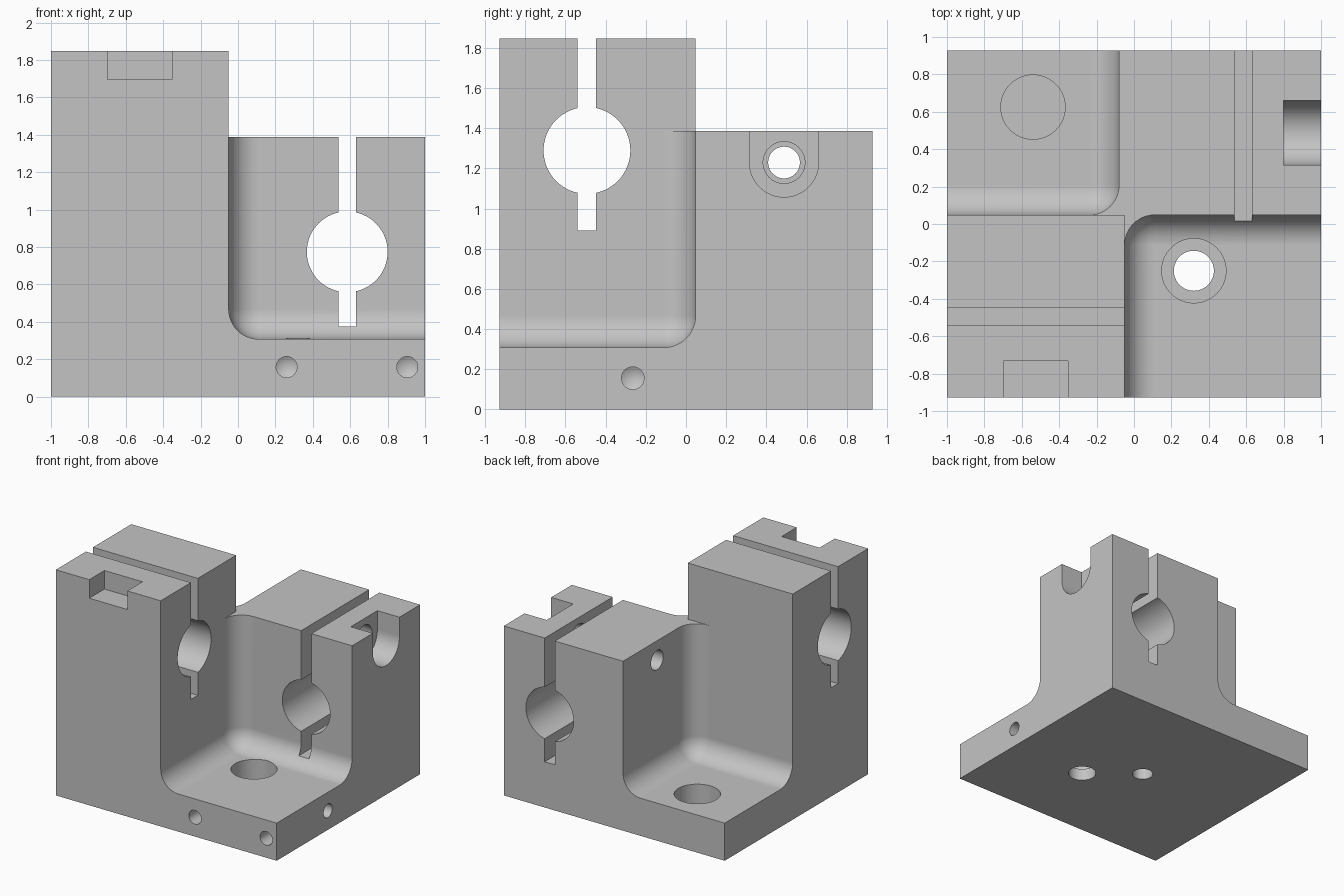
import bpy
import bmesh
from mathutils import Vector, Matrix

cube = bpy.data.objects.get("Cube")
if cube:
    bpy.data.objects.remove(cube, do_unlink=True)

HALF_Y = 0.928
FLOOR = 0.308      # top of the base plate
LOW_TOP = 1.387    # top of the lower clamp
HIGH_TOP = 1.847   # top of the taller clamp
WALL_X, BACK_X, WALL_Y = -0.05, -0.08, 0.048
FILLET = 0.16
FAR = 2.5          # overshoot for cutters


def to_object(bm, name):
    bmesh.ops.recalc_face_normals(bm, faces=bm.faces)
    mesh = bpy.data.meshes.new(name)
    bm.to_mesh(mesh)
    bm.free()
    obj = bpy.data.objects.new(name, mesh)
    bpy.context.collection.objects.link(obj)
    return obj


def box_mesh(low, high):
    low, high = Vector(low), Vector(high)
    bm = bmesh.new()
    bmesh.ops.create_cube(bm, size=1)
    for v in bm.verts:
        v.co = (low + high) / 2 + v.co * (high - low)
    return bm


def cut(cutter):
    """Subtract a cutter from the bracket and discard it."""
    mod = bracket.modifiers.new("cut", 'BOOLEAN')
    mod.operation, mod.solver, mod.object = 'DIFFERENCE', 'EXACT', cutter
    bpy.context.view_layer.objects.active = bracket
    bpy.ops.object.modifier_apply(modifier=mod.name)
    bpy.data.objects.remove(cutter, do_unlink=True)


def cut_box(low, high):
    cut(to_object(box_mesh(low, high), "box_cutter"))


def cut_pocket(low, high, corner):
    """Box pocket whose three edges meeting at the inner corner are rounded."""
    bm = box_mesh(low, high)
    vert = min(bm.verts, key=lambda v: (v.co - Vector(corner)).length)
    bmesh.ops.bevel(bm, geom=list(vert.link_edges), offset=FILLET, segments=12,
                    profile=0.5, affect='EDGES')
    cut(to_object(bm, "pocket_cutter"))


def cut_hole(start, direction, radius, depth, tip=0.0):
    """Round hole from a start point, with an optional conical drill tip."""
    bm = bmesh.new()
    bmesh.ops.create_cone(bm, cap_ends=True, segments=64, radius1=radius,
                          radius2=radius, depth=depth)
    bmesh.ops.translate(bm, verts=bm.verts, vec=(0, 0, depth / 2))
    if tip:
        end = max(bm.faces, key=lambda f: f.calc_center_median().z)
        centre = bmesh.ops.poke(bm, faces=[end])["verts"][0]
        centre.co.z = depth + tip
    turn = Vector(direction).to_track_quat('Z', 'Y').to_matrix().to_4x4()
    bm.transform(Matrix.Translation(start) @ turn)
    cut(to_object(bm, "hole_cutter"))


# Solid blank
bracket = to_object(box_mesh((-1, -HALF_Y, 0), (1, HALF_Y, HIGH_TOP)), "clamp_bracket")

# Rounded pockets at opposite corners
cut_pocket((WALL_X, -FAR, FLOOR), (FAR, WALL_Y, FAR), (WALL_X, WALL_Y, FLOOR))
cut_pocket((-FAR, WALL_Y, FLOOR), (BACK_X, FAR, FAR), (BACK_X, WALL_Y, FLOOR))

# Lower everything except the tall clamp
cut_box((WALL_X, -FAR, LOW_TOP), (FAR, FAR, FAR))
cut_box((-FAR, WALL_Y, LOW_TOP), (FAR, FAR, FAR))

# Tall clamp: bore and slot running along x
bore_y, bore_z = -0.493, 1.289
cut_hole((-FAR, bore_y, bore_z), (1, 0, 0), 0.216, 2 * FAR)
cut_box((-FAR, bore_y - 0.046, 0.89), (FAR, bore_y + 0.046, FAR))

# Low clamp: bore and slot running along y, stopping short of the front plate
bore_x, bore_z = 0.584, 0.774
cut_hole((bore_x, -0.5, bore_z), (0, 1, 0), 0.216, FAR)
cut_box((bore_x - 0.046, -0.5, 0.374), (bore_x + 0.046, FAR, FAR))

# Tall clamp screw: open seat, clearance hole, threaded hole
sx, sz, seat = -0.525, 1.695, 0.172
cut_hole((sx, -1.2, sz), (0, 1, 0), seat, 1.2 - 0.732)
cut_box((sx - seat, -1.2, sz), (sx + seat, -0.732, FAR))
cut_hole((sx, -1.2, sz), (0, 1, 0), 0.104, 1.2 + bore_y)
cut_hole((sx, -1.2, sz), (0, 1, 0), 0.079, FAR)

# Low clamp screw, the same along x
sy, sz = 0.488, 1.229
cut_hole((1.2, sy, sz), (-1, 0, 0), seat, 0.4)
cut_box((0.8, sy - seat, sz), (1.2, sy + seat, FAR))
cut_hole((1.2, sy, sz), (-1, 0, 0), 0.104, 1.2 - bore_x)
cut_hole((1.2, sy, sz), (-1, 0, 0), 0.079, FAR)

# Counterbored mounting holes through the base
for x, y in ((-0.54, 0.625), (0.32, -0.25)):
    cut_hole((x, y, -0.1), (0, 0, 1), 0.107, 1)
    cut_hole((x, y, 0.1), (0, 0, 1), 0.172, 1)

# Blind drilled holes from below
for x, y in ((0.584, -0.488), (-0.05, 0.045)):
    cut_hole((x, y, -0.1), (0, 0, 1), 0.08, 0.374, 0.046)

# Small blind holes in the base edges
for x in (0.26, 0.905):
    cut_hole((x, -1, 0.158), (0, 1, 0), 0.056, 0.3, 0.033)
cut_hole((1.1, -0.265, 0.156), (-1, 0, 0), 0.056, 0.33, 0.033)

# Single grey finish
grey = bpy.data.materials.new("machined_grey")
grey.use_nodes = True
colour = (0.55, 0.55, 0.55, 1)
grey.diffuse_color = colour
grey.node_tree.nodes["Principled BSDF"].inputs["Base Color"].default_value = colour
bracket.data.materials.clear()
bracket.data.materials.append(grey)
for face in bracket.data.polygons:
    face.material_index = 0

# Smooth bores and fillets, sharp machined edges
bpy.ops.object.select_all(action='DESELECT')
bracket.select_set(True)
bpy.context.view_layer.objects.active = bracket
bpy.ops.object.shade_smooth_by_angle(angle=0.5)
normals = bracket.modifiers.new("weighted_normals", 'WEIGHTED_NORMAL')
normals.keep_sharp = True
